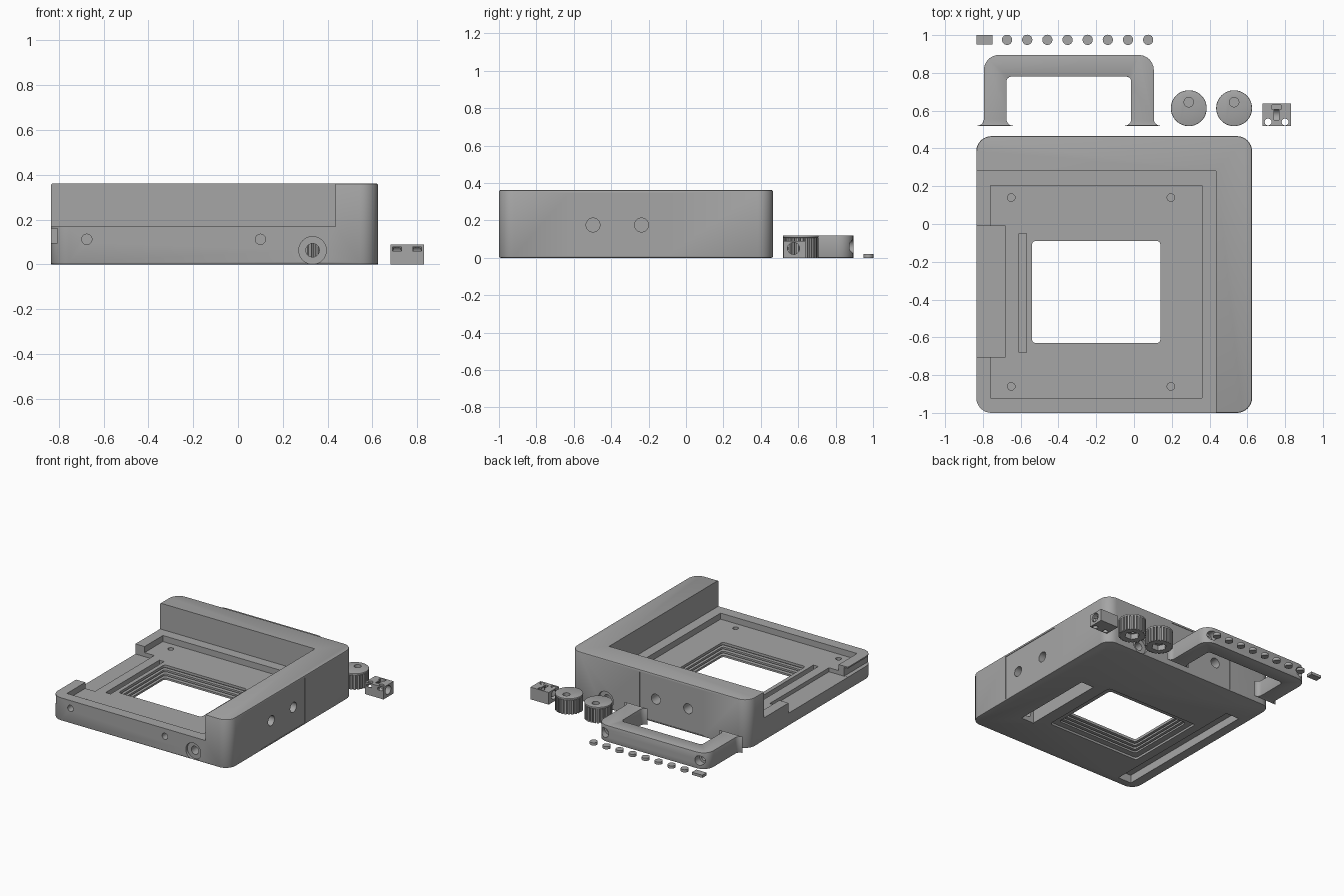
import bpy, bmesh, math

if "Cube" in bpy.data.objects:
    bpy.data.objects.remove(bpy.data.objects["Cube"])

grey = bpy.data.materials.new("matte_grey")
grey.diffuse_color = (0.38, 0.38, 0.38, 1)
grey.use_nodes = True
grey.node_tree.nodes["Principled BSDF"].inputs["Base Color"].default_value = grey.diffuse_color


def prism(name, pts, z0, z1):
    """Extrude a flat outline from z0 to z1."""
    bm = bmesh.new()
    f = bm.faces.new([bm.verts.new((x, y, z0)) for x, y in pts])
    top = bmesh.ops.extrude_face_region(bm, geom=[f])["geom"]
    for v in top:
        if isinstance(v, bmesh.types.BMVert):
            v.co.z = z1
    bmesh.ops.recalc_face_normals(bm, faces=bm.faces)
    me = bpy.data.meshes.new(name)
    bm.to_mesh(me)
    bm.free()
    me.materials.append(grey)
    ob = bpy.data.objects.new(name, me)
    bpy.context.collection.objects.link(ob)
    return ob


def rounded(x0, x1, y0, y1, r, n=8):
    """Outline of a rectangle with rounded corners."""
    pts = []
    for k, (cx, cy) in enumerate([(x1 - r, y1 - r), (x0 + r, y1 - r),
                                  (x0 + r, y0 + r), (x1 - r, y0 + r)]):
        for i in range(n + 1):
            a = math.pi / 2 * (k + i / n)
            pts.append((cx + r * math.cos(a), cy + r * math.sin(a)))
    return pts


def box(x0, x1, y0, y1, z0, z1, name="cutter"):
    return prism(name, [(x0, y0), (x1, y0), (x1, y1), (x0, y1)], z0, z1)


def cyl(axis, c, r, a, b, n=32, name="cutter"):
    """Cylinder along an axis from a to b, centred on the other two coordinates c."""
    ob = prism(name, [(r * math.cos(i * math.tau / n), r * math.sin(i * math.tau / n))
                      for i in range(n)], a, b)
    for v in ob.data.vertices:
        x, y, z = v.co
        v.co = {"x": (z, x + c[0], y + c[1]), "y": (y + c[0], z, x + c[1]),
                "z": (x + c[0], y + c[1], z)}[axis]
    return ob


def apply(ob, mod):
    bpy.context.view_layer.objects.active = ob
    bpy.ops.object.modifier_apply(modifier=mod.name)


def bevel(ob, w):
    m = ob.modifiers.new("bevel", "BEVEL")
    m.width, m.segments, m.limit_method, m.angle_limit = w, 2, "ANGLE", math.radians(50)
    apply(ob, m)


def cut(ob, *cutters):
    for c in cutters:
        m = ob.modifiers.new("cut", "BOOLEAN")
        m.operation, m.solver, m.object = "DIFFERENCE", "EXACT", c
        apply(ob, m)
        bpy.data.objects.remove(c)


def smooth(ob):
    bpy.ops.object.select_all(action="DESELECT")
    ob.select_set(True)
    bpy.context.view_layer.objects.active = ob
    bpy.ops.object.shade_smooth_by_angle(angle=math.radians(25))


# Main holder: low tray wrapped by a tall L-shaped wall
body = prism("holder_body", rounded(-0.835, 0.625, -1.0, 0.465, 0.08), 0, 0.362)
bevel(body, 0.008)
cut(body, box(-1, 0.435, -1.1, 0.28, 0.17, 0.5))
# Tray recess, loading notch, side groove, floor slot
cut(body,
    box(-0.76, 0.36, -0.92, 0.205, 0.125, 0.2),
    box(-0.9, -0.68, -0.705, -0.01, 0.095, 0.2),
    box(-0.9, -0.805, -1.1, -0.02, 0.096, 0.16),
    box(-0.61, -0.57, -0.68, -0.05, 0.08, 0.2))
# Window with ridged light baffles
cut(body, prism("cutter", rounded(-0.54, 0.14, -0.63, -0.09, 0.02, 4), -0.1, 0.3))
for z0, z1, d in ((-0.1, 0.016, 0.045), (0.03, 0.046, 0.035),
                  (0.06, 0.076, 0.03), (0.09, 0.106, 0.025)):
    cut(body, prism("cutter", rounded(-0.54 - d, 0.14 + d, -0.63 - d, -0.09 + d, 0.02, 4), z0, z1))
# Underside pockets
cut(body, box(-0.76, -0.65, -0.94, 0.21, -0.1, 0.06),
    box(0.28, 0.385, -0.74, -0.1, -0.1, 0.11))
# Screw holes in the tray floor and front wall
for x in (-0.65, 0.195):
    for y in (-0.86, 0.14):
        cut(body, cyl("z", (x, y), 0.02, 0.075, 0.2))
for x in (-0.675, 0.1):
    cut(body, cyl("y", (x, 0.112), 0.023, -1.1, -0.94))
# Rod bore with counterbores at both ends
cut(body, cyl("y", (0.333, 0.063), 0.03, -1.1, 0.6),
    cyl("y", (0.333, 0.063), 0.0615, -1.1, -0.98),
    cyl("y", (0.333, 0.063), 0.0615, 0.445, 0.6))
# Mounting panels on the right and back, each with two holes
cut(body, box(0.621, 0.7, -0.625, -0.105, 0.01, 0.345),
    box(-0.47, 0.055, 0.461, 0.6, 0.01, 0.345))
for y in (-0.497, -0.238):
    cut(body, cyl("x", (y, 0.175), 0.037, 0.53, 0.7))
for x in (-0.34, -0.075):
    cut(body, cyl("y", (x, 0.175), 0.037, 0.37, 0.6))
smooth(body)


# Carry handle: half outline mirrored about its centre
def arc(cx, cy, r, a0, a1, n=6):
    return [(cx + r * math.cos(math.radians(a0 + (a1 - a0) * i / n)),
             cy + r * math.sin(math.radians(a0 + (a1 - a0) * i / n))) for i in range(n + 1)]


mid = -0.345
half = (arc(0.025, 0.815, 0.08, 90, 0) + arc(0.14, 0.555, 0.035, 180, 270)
        + arc(-0.05, 0.555, 0.035, 270, 360) + arc(-0.04, 0.755, 0.025, 0, 90))
half = [(x, y) for x, y in half]
outline = half + [(2 * mid - x, y) for x, y in reversed(half)]
handle = prism("carry_handle", outline, 0, 0.12)
bevel(handle, 0.008)
for x in (0.045, 2 * mid - 0.045):
    cut(handle, cyl("y", (x, 0.06), 0.018, 0.4, 1), cyl("y", (x, 0.06), 0.035, 0.84, 1))
smooth(handle)

# Knurled knobs with stepped hexagonal sockets
for k, x in enumerate((0.29, 0.53)):
    teeth = 24
    pts = []
    for i in range(teeth):
        for f, r in ((0, 0.095), (0.55, 0.095), (0.65, 0.085), (0.9, 0.085)):
            a = (i + f) / teeth * math.tau
            pts.append((x + r * math.cos(a), 0.613 + r * math.sin(a)))
    knob = prism("knob_%d" % (k + 1), pts, 0, 0.106)
    cut(knob, cyl("z", (x, 0.613), 0.052, -0.1, 0.04, 6),
        cyl("z", (x, 0.613), 0.03, -0.1, 0.085),
        cyl("z", (x, 0.645), 0.025, 0.09, 0.2))
    rim = cyl("z", (x, 0.613), 0.095, 0.106, 0.12, 48, "knob_cap_%d" % (k + 1))
    bevel(rim, 0.004)
    cut(rim, cyl("z", (x, 0.645), 0.025, 0, 0.2))
    smooth(rim)

# Small clamp block
block = box(0.68, 0.83, 0.52, 0.638, 0, 0.09, "clamp_block")
cut(block, cyl("x", (0.575, 0.05), 0.032, 0.5, 1),
    box(0.73, 0.778, 0.605, 0.63, 0.03, 0.2),
    box(0.742, 0.768, 0.55, 0.61, 0.05, 0.2))
for x in (0.71, 0.8):
    cut(block, cyl("z", (x, 0.54), 0.018, -0.1, 0.2),
        box(x - 0.02, x + 0.02, 0.5, 0.545, 0.06, 0.078))
smooth(block)

# Row of magnet discs and a small bar
for i in range(8):
    smooth(cyl("z", (-0.672 + i * 0.1067, 0.975), 0.027, 0, 0.02, 32, "disc_%d" % (i + 1)))
box(-0.835, -0.75, 0.95, 1.0, 0, 0.02, "small_bar")
